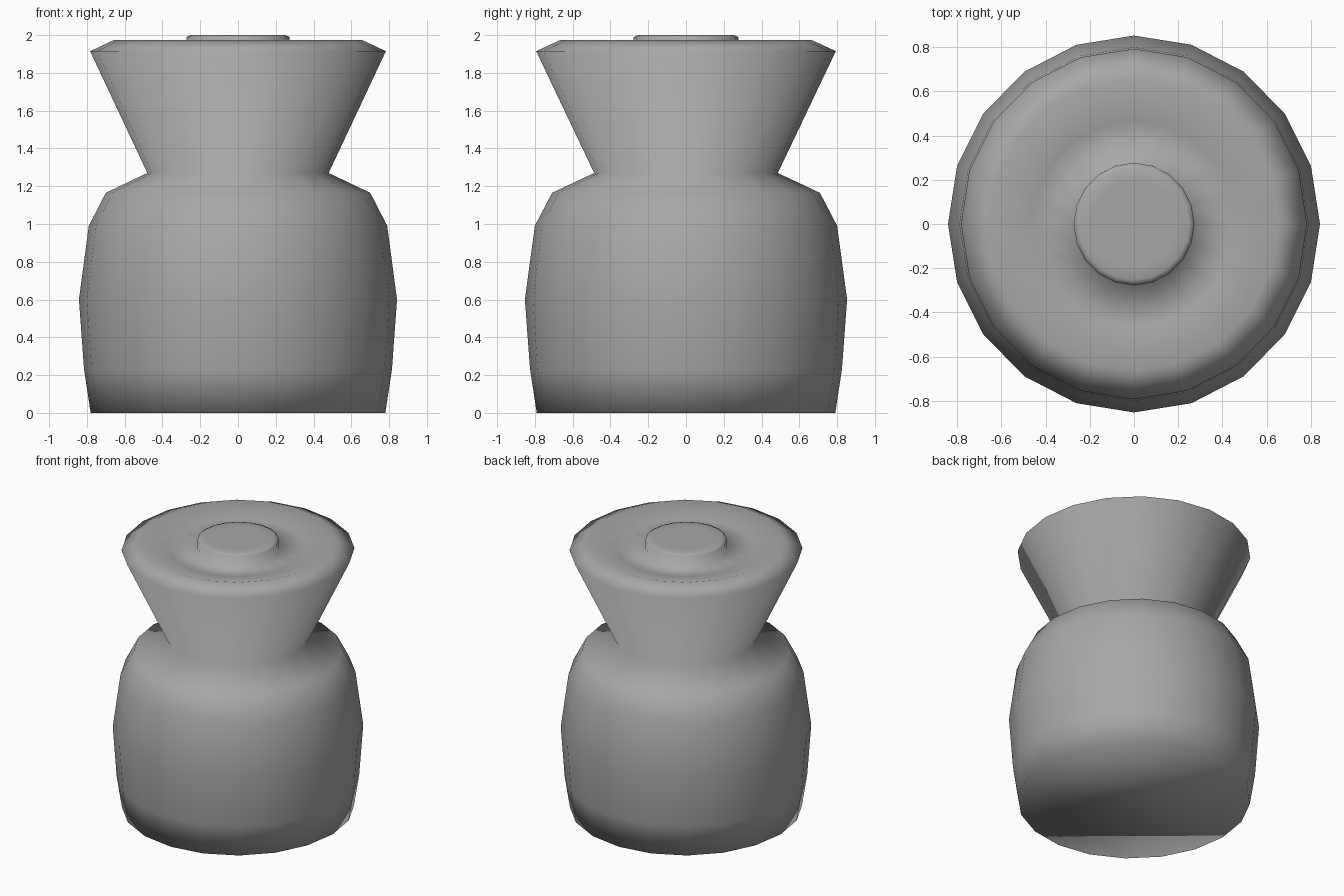
import bpy, bmesh
from math import cos, sin, pi

if "Cube" in bpy.data.objects:
    bpy.data.objects.remove(bpy.data.objects["Cube"])

SIDES = 20
Y_SCALE = 1.013

# Half profile (radius, height): base, belly, shoulder, neck, flared rim, dished top, button
PROFILE = [
    (0.78, 0.00), (0.815, 0.23), (0.842, 0.60), (0.79, 0.99),
    (0.70, 1.165), (0.48, 1.27), (0.783, 1.915), (0.655, 1.975),
    (0.46, 1.925), (0.277, 1.91), (0.273, 1.99), (0.25, 2.00), (0.19, 2.00),
]


def lathe(name, profile):
    """Spin a profile around z and cap both ends."""
    bm = bmesh.new()
    rings = []
    for r, z in profile:
        rings.append([bm.verts.new((r * cos(2 * pi * i / SIDES),
                                    r * Y_SCALE * sin(2 * pi * i / SIDES), z))
                      for i in range(SIDES)])
    for low, high in zip(rings, rings[1:]):
        for i in range(SIDES):
            j = (i + 1) % SIDES
            bm.faces.new((low[i], low[j], high[j], high[i]))
    bm.faces.new(rings[0][::-1])
    bm.faces.new(rings[-1])
    for f in bm.faces:
        f.smooth = True
    mesh = bpy.data.meshes.new(name)
    bm.to_mesh(mesh)
    bm.free()
    obj = bpy.data.objects.new(name, mesh)
    bpy.context.collection.objects.link(obj)
    return obj


# Jar-shaped body with flared top and centre button
jar = lathe("jar_body", PROFILE)

# Dark grey finish
grey = bpy.data.materials.new("dark_grey")
grey.diffuse_color = (0.39, 0.39, 0.39, 1)
grey.use_nodes = True
grey.node_tree.nodes["Principled BSDF"].inputs["Base Color"].default_value = grey.diffuse_color
jar.data.materials.append(grey)
